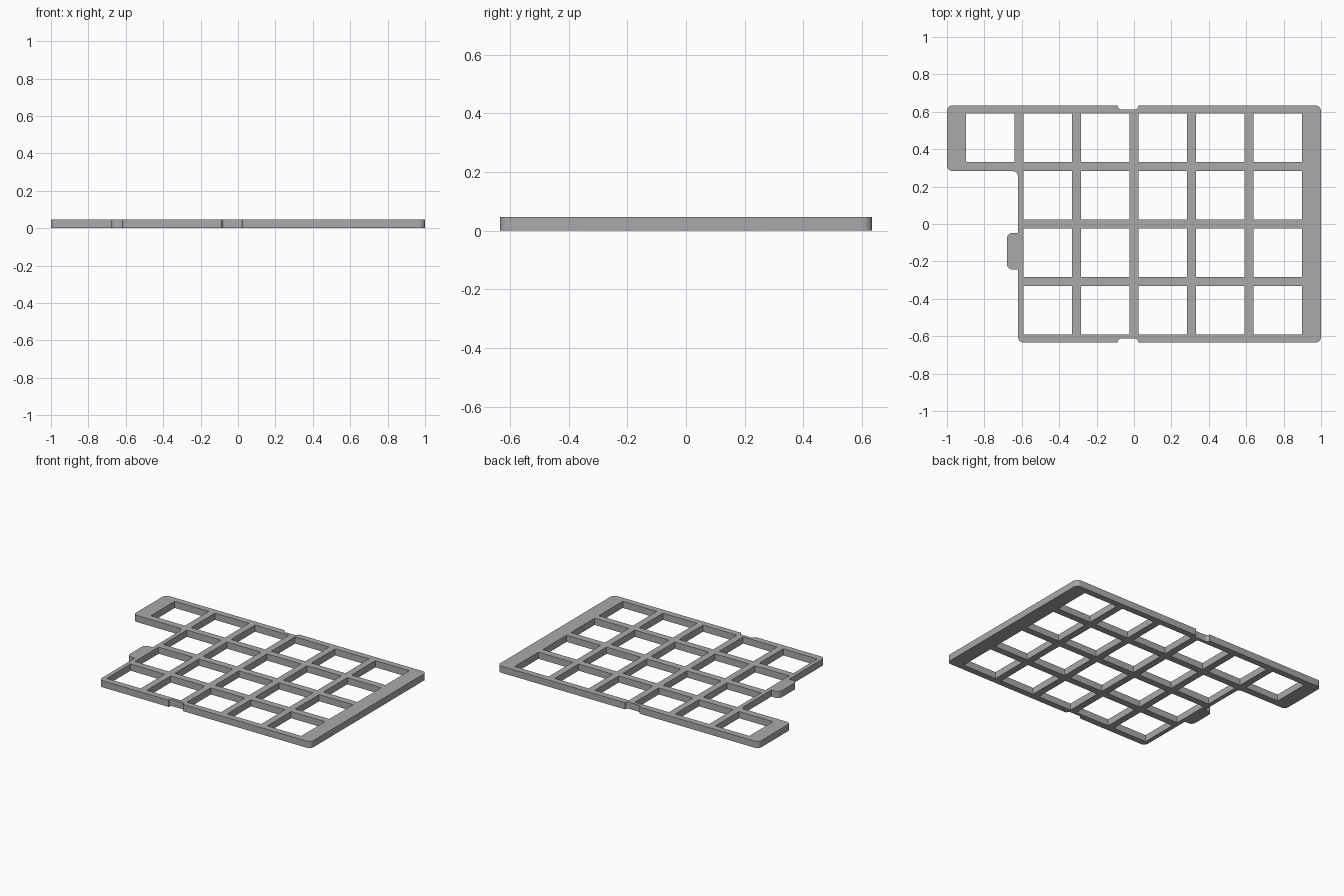
import bpy
import math
from mathutils import Vector

if "Cube" in bpy.data.objects:
    bpy.data.objects.remove(bpy.data.objects["Cube"])

THICK = 0.046

grey = bpy.data.materials.new("plain grey")
grey.diffuse_color = (0.4, 0.4, 0.4, 1)
grey.use_nodes = True
grey.node_tree.nodes["Principled BSDF"].inputs["Base Color"].default_value = grey.diffuse_color


def rounded(corners, steps=6):
    """Closed outline from (x, y, radius) corners, each rounded by an arc."""
    pts = []
    for i, (x, y, r) in enumerate(corners):
        p = Vector((x, y))
        if r == 0:
            pts.append(p)
            continue
        a = (Vector(corners[i - 1][:2]) - p).normalized()
        b = (Vector(corners[(i + 1) % len(corners)][:2]) - p).normalized()
        half = a.angle(b) / 2
        centre = p + (a + b).normalized() * r / math.sin(half)
        start = p + a * r / math.tan(half) - centre
        end = p + b * r / math.tan(half) - centre
        for k in range(steps + 1):
            t = k / steps
            pts.append(centre + (start * (1 - t) + end * t).normalized() * r)
    return pts


def add_loop(curve, pts):
    s = curve.splines.new('POLY')
    s.points.add(len(pts) - 1)
    for sp, p in zip(s.points, pts):
        sp.co = (p[0], p[1], 0, 1)
    s.use_cyclic_u = True


# Outer outline, counter-clockwise from the front left corner
R = 0.03
outline = [
    (-0.62, -0.634, R),
    (-0.088, -0.634, 0), (-0.083, -0.613, 0.018),      # front notch
    (0.019, -0.613, 0.018), (0.024, -0.634, 0),
    (1.0, -0.634, R), (1.0, 0.634, R),
    (0.024, 0.634, 0), (0.019, 0.613, 0.018),          # back notch
    (-0.083, 0.613, 0.018), (-0.088, 0.634, 0),
    (-1.0, 0.634, R), (-1.0, 0.283, R),                # extra cell
    (-0.62, 0.283, R),
    (-0.62, -0.048, 0), (-0.68, -0.048, R),            # side tab
    (-0.68, -0.243, R), (-0.62, -0.243, 0),
]

curve = bpy.data.curves.new("plate", 'CURVE')
curve.dimensions = '2D'
curve.fill_mode = 'BOTH'
curve.extrude = THICK / 2
add_loop(curve, rounded(outline))

# Square openings: four rows, the back row has one more on the left
H = 0.13
for row in range(4):
    cy = -0.461 + 0.3073 * row
    for col in range(0 if row == 3 else 1, 6):
        cx = -0.768 + 0.3072 * col
        add_loop(curve, [(cx - H, cy - H), (cx - H, cy + H), (cx + H, cy + H), (cx + H, cy - H)])

plate = bpy.data.objects.new("grid_plate", curve)
bpy.context.collection.objects.link(plate)
bpy.context.view_layer.objects.active = plate
plate.select_set(True)
bpy.ops.object.convert(target='MESH')
plate = bpy.context.object

# Rest the plate on the ground and merge the seams
for v in plate.data.vertices:
    v.co.z += THICK / 2
bpy.ops.object.mode_set(mode='EDIT')
bpy.ops.mesh.select_all(action='SELECT')
bpy.ops.mesh.remove_doubles(threshold=0.0001)
bpy.ops.mesh.normals_make_consistent(inside=False)
bpy.ops.object.mode_set(mode='OBJECT')
plate.data.materials.clear()
plate.data.materials.append(grey)
bpy.ops.object.shade_smooth_by_angle(angle=math.radians(30))
